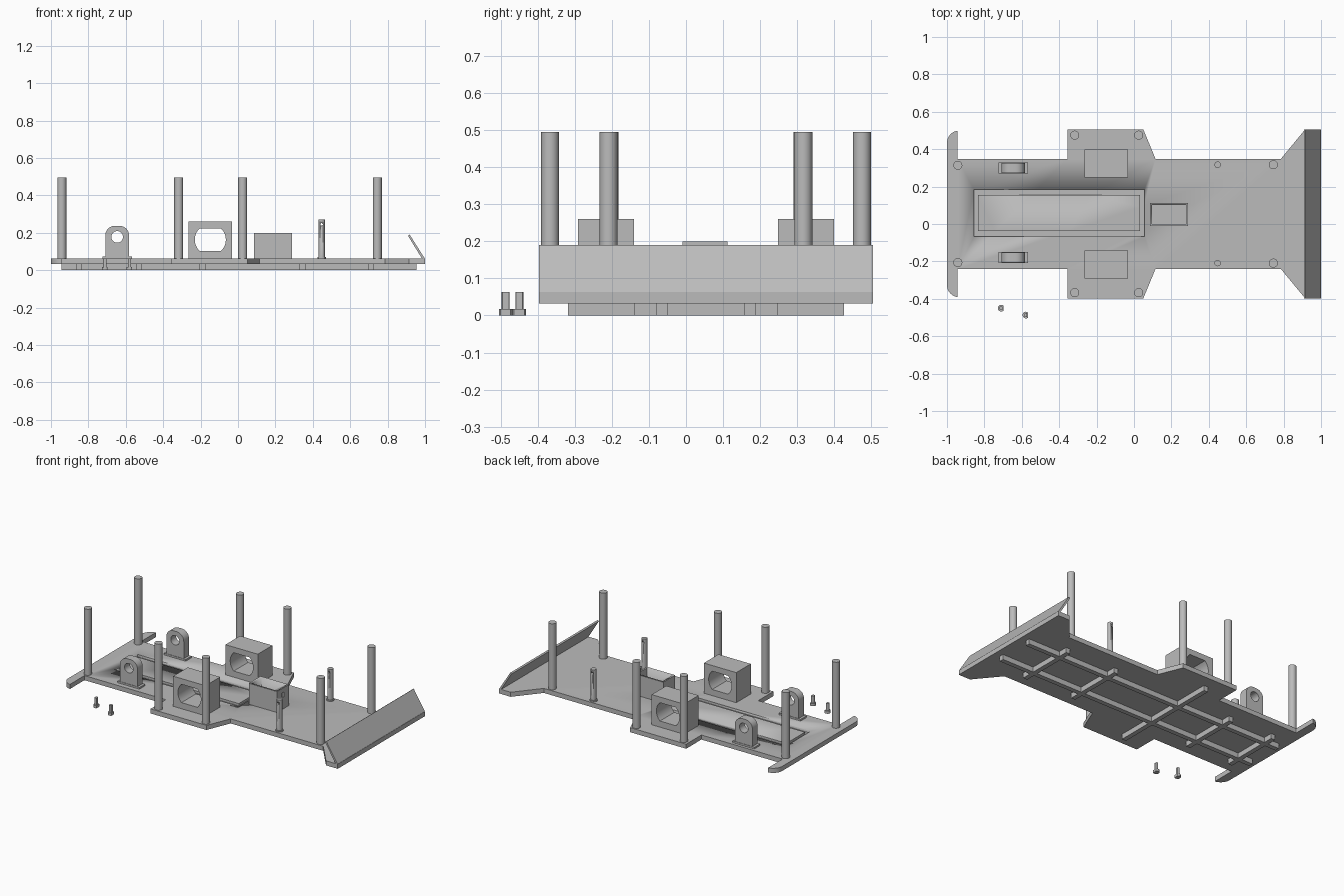
import bpy, bmesh, math
from mathutils import Matrix

if "Cube" in bpy.data.objects:
    bpy.data.objects.remove(bpy.data.objects["Cube"])

grey = bpy.data.materials.new("plain grey")
grey.diffuse_color = (0.5, 0.5, 0.5, 1)
grey.use_nodes = True
grey.node_tree.nodes["Principled BSDF"].inputs["Base Color"].default_value = grey.diffuse_color
MID = 0.054          # centre line of the chassis in y
Z0, Z1 = 0.033, 0.063  # deck bottom and top


def finish(name, mesh, smooth=True):
    ob = bpy.data.objects.new(name, mesh)
    bpy.context.collection.objects.link(ob)
    mesh.materials.clear()
    mesh.materials.append(grey)
    if smooth:
        bpy.ops.object.select_all(action='DESELECT')
        ob.select_set(True)
        bpy.context.view_layer.objects.active = ob
        bpy.ops.object.shade_smooth_by_angle(angle=math.radians(30))
    return ob


def extrude(name, loops, a, b, axis='Z'):
    """Extrude a filled outline with holes from a to b, along z or y."""
    cu = bpy.data.curves.new(name, 'CURVE')
    cu.dimensions, cu.fill_mode, cu.extrude = '2D', 'BOTH', (b - a) / 2
    for pts in loops:
        sp = cu.splines.new('POLY')
        sp.points.add(len(pts) - 1)
        for p, q in zip(sp.points, pts):
            p.co = (q[0], q[1], 0, 1)
        sp.use_cyclic_u = True
    tmp = bpy.data.objects.new(name, cu)
    bpy.context.collection.objects.link(tmp)
    dg = bpy.context.evaluated_depsgraph_get()
    me = bpy.data.meshes.new_from_object(tmp.evaluated_get(dg))
    bpy.data.objects.remove(tmp)
    c = (a + b) / 2
    if axis == 'Z':
        me.transform(Matrix.Translation((0, 0, c)))
    else:
        me.transform(Matrix.Translation((0, c, 0)) @ Matrix.Rotation(math.pi / 2, 4, 'X'))
    bm = bmesh.new()
    bm.from_mesh(me)
    bmesh.ops.remove_doubles(bm, verts=bm.verts, dist=1e-5)
    bmesh.ops.recalc_face_normals(bm, faces=bm.faces)
    bm.to_mesh(me)
    bm.free()
    return finish(name, me)


def rect(x0, x1, y0, y1):
    return [(x0, y0), (x1, y0), (x1, y1), (x0, y1)]


def arc(cx, cy, r, a0=0, a1=360, n=32):
    full = a1 - a0 == 360
    return [(cx + r * math.cos(math.radians(a0 + (a1 - a0) * i / n)),
             cy + r * math.sin(math.radians(a0 + (a1 - a0) * i / n)))
            for i in range(n if full else n + 1)]


def cut(ob, cutter):
    m = ob.modifiers.new("cut", 'BOOLEAN')
    m.operation, m.object, m.solver = 'DIFFERENCE', cutter, 'EXACT'
    dg = bpy.context.evaluated_depsgraph_get()
    me = bpy.data.meshes.new_from_object(ob.evaluated_get(dg))
    ob.modifiers.clear()
    ob.data = me
    bpy.data.objects.remove(cutter)


# Deck: half outline mirrored about the centre line
half = [(1.0, 0.4515), (0.915, 0.4515), (0.785, 0.294), (0.115, 0.294), (0.05, 0.4515),
        (-0.355, 0.4515), (-0.355, 0.294), (-0.943, 0.294), (-0.943, 0.445)]
half += arc(-0.935, 0.38, 0.065, 97, 180, 8)
outline = [(x, MID + y) for x, y in half] + [(x, MID - y) for x, y in reversed(half)]
deck = extrude("deck", [outline], Z0, Z1)
groove = extrude("groove_cutter", [rect(-0.855, 0.055, -0.068, 0.184),
                                   rect(-0.835, 0.032, -0.037, 0.154)], 0.048, 0.1)
cut(deck, groove)

# Sloping front plate
extrude("front_ramp", [[(0.985, 0.06), (1.0, 0.06), (0.918, 0.19), (0.909, 0.184)]],
        MID - 0.4515, MID + 0.4515, 'Y')

# Underside ribs: two lengthwise, five across
for y in (-0.065, 0.172):
    extrude("long_rib", [rect(-0.945, 0.955, y - 0.015, y + 0.015)], 0, Z0 + 0.001)
for x, w in ((0.71, 0.195), (0.345, 0.195), (-0.19, 0.372), (-0.53, 0.195), (-0.85, 0.195)):
    extrude("cross_rib", [rect(x - 0.015, x + 0.015, MID - w, MID + w)], 0, Z0 + 0.001)

# Tall and short posts
for x, w in ((-0.942, 0.26), (-0.317, 0.421), (0.025, 0.421), (0.745, 0.263)):
    for s in (-1, 1):
        extrude("tall_post", [arc(x, MID + s * w, 0.024)], Z1 - 0.001, 0.495)
for s in (-1, 1):
    y = MID + s * 0.263
    extrude("short_post_collar", [arc(0.447, y, 0.023)], Z1 - 0.001, 0.071)
    post = extrude("short_post", [arc(0.447, y, 0.017)], Z1, 0.27)
    cut(post, extrude("pin_hole", [arc(0.447, 0.245, 0.007, n=16)], y - 0.1, y + 0.1, 'Y'))

# Axle blocks with a flattened round bore
a = math.degrees(math.asin(0.06 / 0.083))
bore = arc(-0.148, 0.163, 0.083, -a, a, 12) + arc(-0.148, 0.163, 0.083, 180 - a, 180 + a, 12)
for y in (-0.291, 0.249):
    extrude("axle_block", [rect(-0.265, -0.031, Z1 - 0.001, 0.26), bore], y, y + 0.15, 'Y')

# Rounded bearing brackets on small feet
tab = [(-0.709, Z1 - 0.001), (-0.583, Z1 - 0.001)]
tab += arc(-0.633, 0.187, 0.05, 0, 90, 10) + arc(-0.659, 0.187, 0.05, 90, 180, 10)
for y in (-0.209, 0.269):
    extrude("bracket", [tab, arc(-0.646, 0.178, 0.031)], y + 0.003, y + 0.057, 'Y')
    extrude("bracket_foot", [rect(-0.725, -0.567, y, y + 0.06)], Z1 - 0.001, 0.074)

# Open tray
tray = extrude("tray", [rect(0.085, 0.29, -0.01, 0.112)], Z1 - 0.001, 0.2)
cut(tray, extrude("tray_cutter", [rect(0.097, 0.281, 0, 0.102)], 0.075, 0.3))
cut(tray, extrude("wire_hole", [rect(0.27, 0.3, 0.042, 0.06)], 0.14, 0.17))

# Loose half-round screws
for x, y in ((-0.71, -0.45), (-0.578, -0.487)):
    extrude("screw_head", [arc(x, y, 0.018, 50, 310, 20)], 0, 0.017)
    extrude("screw_shaft", [arc(x, y, 0.011, 50, 310, 16)], 0.016, 0.063)
